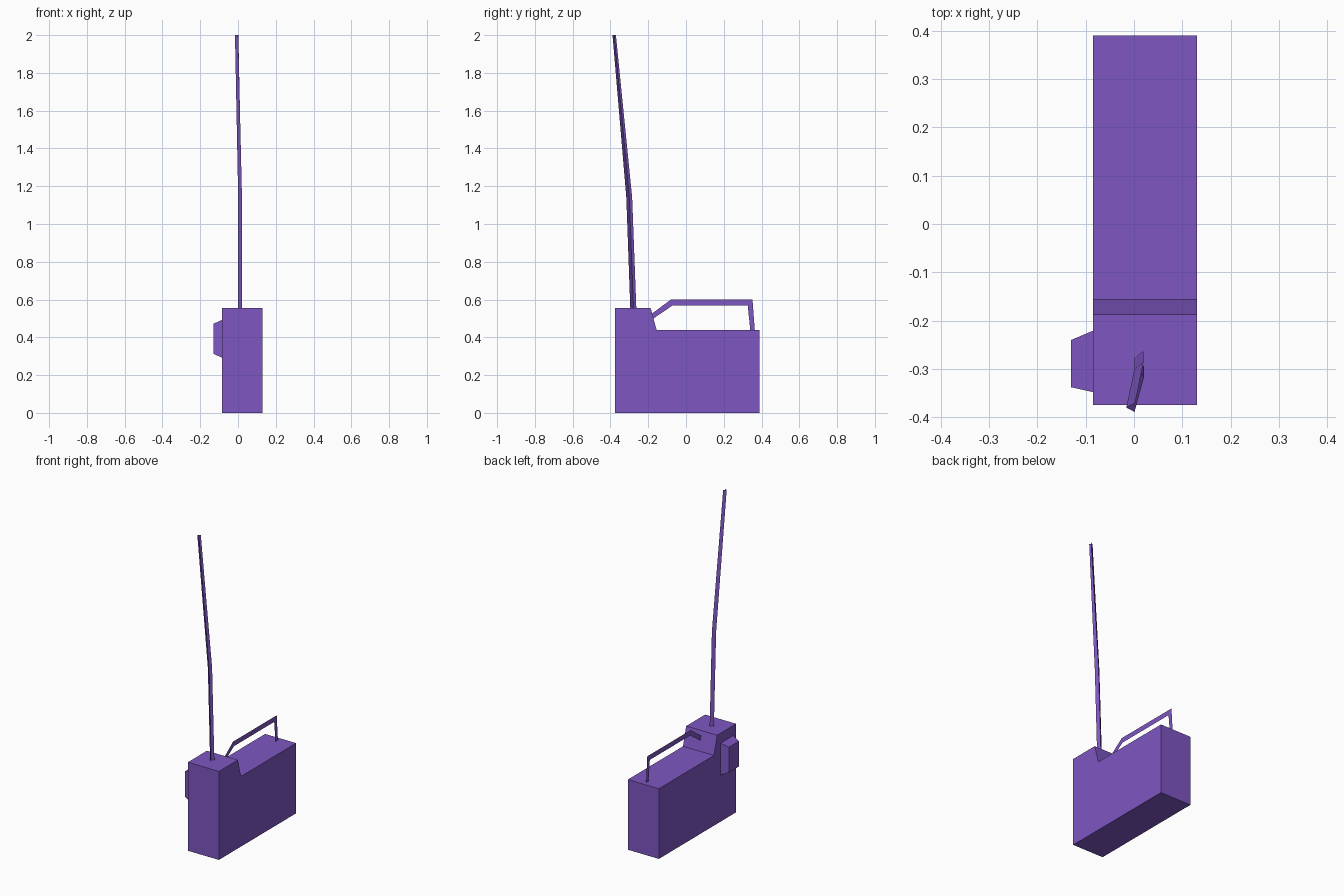
import bpy, bmesh

if "Cube" in bpy.data.objects:
    bpy.data.objects.remove(bpy.data.objects["Cube"])

mat = bpy.data.materials.new("purple")
mat.diffuse_color = (0.209, 0.095, 0.539, 1)
mat.use_nodes = True
mat.node_tree.nodes["Principled BSDF"].inputs["Base Color"].default_value = mat.diffuse_color


def finish(name, bm):
    me = bpy.data.meshes.new(name)
    bm.to_mesh(me)
    bm.free()
    me.materials.append(mat)
    ob = bpy.data.objects.new(name, me)
    bpy.context.collection.objects.link(ob)
    return ob


def loft(name, sections, closed=True):
    """Bridge matching sections; closed ones wrap round and get end caps."""
    bm = bmesh.new()
    rings = [[bm.verts.new(p) for p in s] for s in sections]
    n = len(rings[0])
    for a, b in zip(rings, rings[1:]):
        for i in range(n if closed else n - 1):
            j = (i + 1) % n
            bm.faces.new((a[i], a[j], b[j], b[i]))
    if closed:
        bm.faces.new(rings[0])
        bm.faces.new(rings[-1])
        bmesh.ops.recalc_face_normals(bm, faces=bm.faces[:])
    return finish(name, bm)


# Radio body: stepped side profile extruded across x
profile = [(-0.375, 0), (0.39, 0), (0.39, 0.44), (-0.156, 0.44),
           (-0.187, 0.555), (-0.375, 0.555)]
loft("body", [[(x, y, z) for y, z in profile] for x in (-0.085, 0.13)])


# Side knob block: tapered box on the left face
def rect(x, y0, y1, z0, z1):
    return [(x, y0, z0), (x, y1, z0), (x, y1, z1), (x, y0, z1)]


loft("side_block", [rect(-0.085, -0.348, -0.221, 0.292, 0.492),
                    rect(-0.13, -0.338, -0.24, 0.313, 0.472)])

# Carry handle: flat strip bent over the low part of the top
outer = [(-0.182, 0.524), (-0.08, 0.6), (0.352, 0.6), (0.364, 0.44)]
inner = [(-0.175, 0.498), (-0.072, 0.568), (0.327, 0.568), (0.340, 0.44)]
loft("handle", [[(0.022, y, z) for y, z in side] for side in (outer, inner)],
     closed=False)

# Antenna: bent V-section strip, open towards the right
antenna = [
    (0.555, [(0.021, -0.295), (0.001, -0.278), (0.020, -0.263)]),
    (1.14, [(0.021, -0.316), (0.001, -0.300), (0.020, -0.285)]),
    (2.0, [(0.001, -0.389), (-0.016, -0.380), (0.002, -0.371)]),
]
loft("antenna", [[(x, y, z) for x, y in pts] for z, pts in antenna],
     closed=False)
